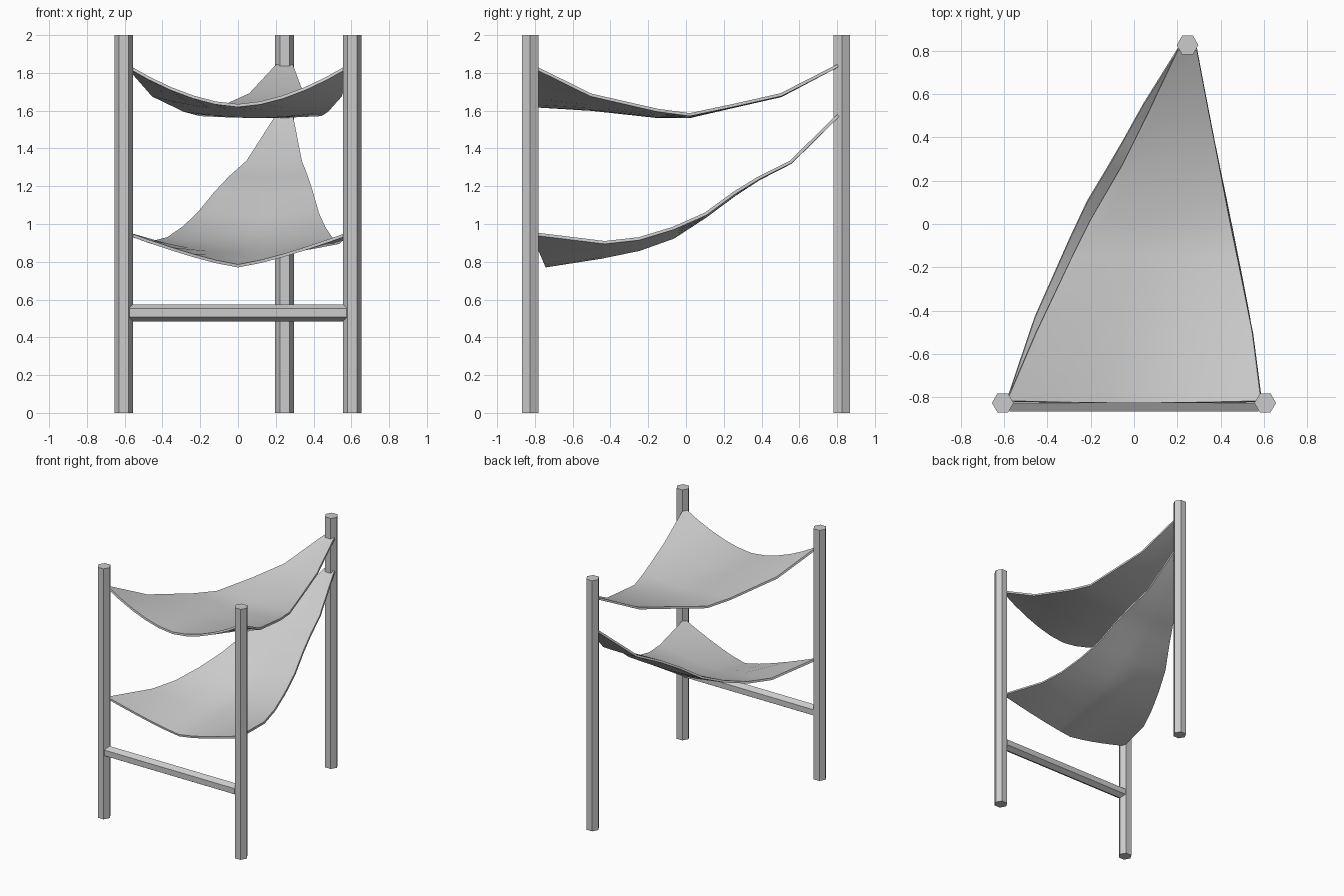
import bpy
import bmesh
import math

if "Cube" in bpy.data.objects:
    bpy.data.objects.remove(bpy.data.objects["Cube"])


def hex_bar(name, radius, length, location, rotation=(0, 0, 0)):
    bpy.ops.mesh.primitive_cylinder_add(vertices=6, radius=radius, depth=length,
                                        location=location, rotation=rotation)
    obj = bpy.context.object
    obj.name = name
    # Turn the hexagon so that its points lie along local x
    for v in obj.data.vertices:
        x, y, z = v.co
        v.co = (-y, x, z)
    return obj


def cloth(name, stations, power, columns=10, thickness=0.016):
    """Stations: (edge y, middle y, left x, right x, edge z, middle z)."""
    bm = bmesh.new()
    rows = []
    for ye, ym, xl, xr, ze, zm in stations:
        row = []
        for i in range(columns + 1):
            u = 2 * i / columns - 1
            f = abs(u) ** power
            row.append(bm.verts.new((xl + (xr - xl) * i / columns,
                                     ym + (ye - ym) * f,
                                     zm + (ze - zm) * f)))
        rows.append(row)
    for a, b in zip(rows, rows[1:]):
        for i in range(columns):
            bm.faces.new((a[i], a[i + 1], b[i + 1], b[i]))
    mesh = bpy.data.meshes.new(name)
    bm.to_mesh(mesh)
    bm.free()
    obj = bpy.data.objects.new(name, mesh)
    bpy.context.collection.objects.link(obj)
    solid = obj.modifiers.new("thickness", 'SOLIDIFY')
    solid.thickness = thickness
    solid.offset = -1
    bpy.ops.object.select_all(action='DESELECT')
    obj.select_set(True)
    bpy.context.view_layer.objects.active = obj
    bpy.ops.object.modifier_apply(modifier=solid.name)
    bpy.ops.object.shade_smooth_by_angle(angle=math.radians(40))
    return obj


# Three upright posts
for name, x, y in (("left_post", -0.605, -0.825),
                   ("right_post", 0.605, -0.825),
                   ("back_post", 0.247, 0.825)):
    hex_bar(name, 0.05, 2.0, (x, y, 1.0))

# Front crossbar, a point of its hexagon facing up
hex_bar("front_crossbar", 0.045, 1.15, (0, -0.825, 0.53), (0, math.pi / 2, 0))

# Upper hammock
cloth("upper_hammock", [
    (-0.815, -0.825, -0.585, 0.585, 1.845, 1.635),
    (-0.50, -0.50, -0.45, 0.545, 1.69, 1.615),
    (-0.15, -0.15, -0.285, 0.475, 1.61, 1.577),
    (0.02, 0.02, -0.20, 0.44, 1.587, 1.577),
    (0.27, 0.27, -0.055, 0.392, 1.64, 1.635),
    (0.50, 0.50, 0.06, 0.347, 1.692, 1.687),
    (0.80, 0.80, 0.202, 0.29, 1.845, 1.845),
], 1.7)

# Lower hammock, rising steeply to the back post
cloth("lower_hammock", [
    (-0.815, -0.745, -0.585, 0.585, 0.957, 0.786),
    (-0.43, -0.45, -0.455, 0.532, 0.91, 0.832),
    (-0.25, -0.25, -0.375, 0.498, 0.93, 0.873),
    (-0.07, -0.07, -0.295, 0.462, 0.985, 0.937),
    (0.10, 0.10, -0.215, 0.428, 1.06, 1.048),
    (0.25, 0.25, -0.125, 0.397, 1.17, 1.16),
    (0.38, 0.38, -0.05, 0.371, 1.25, 1.245),
    (0.55, 0.55, 0.045, 0.338, 1.335, 1.332),
    (0.80, 0.80, 0.202, 0.29, 1.58, 1.58),
], 1.25)
